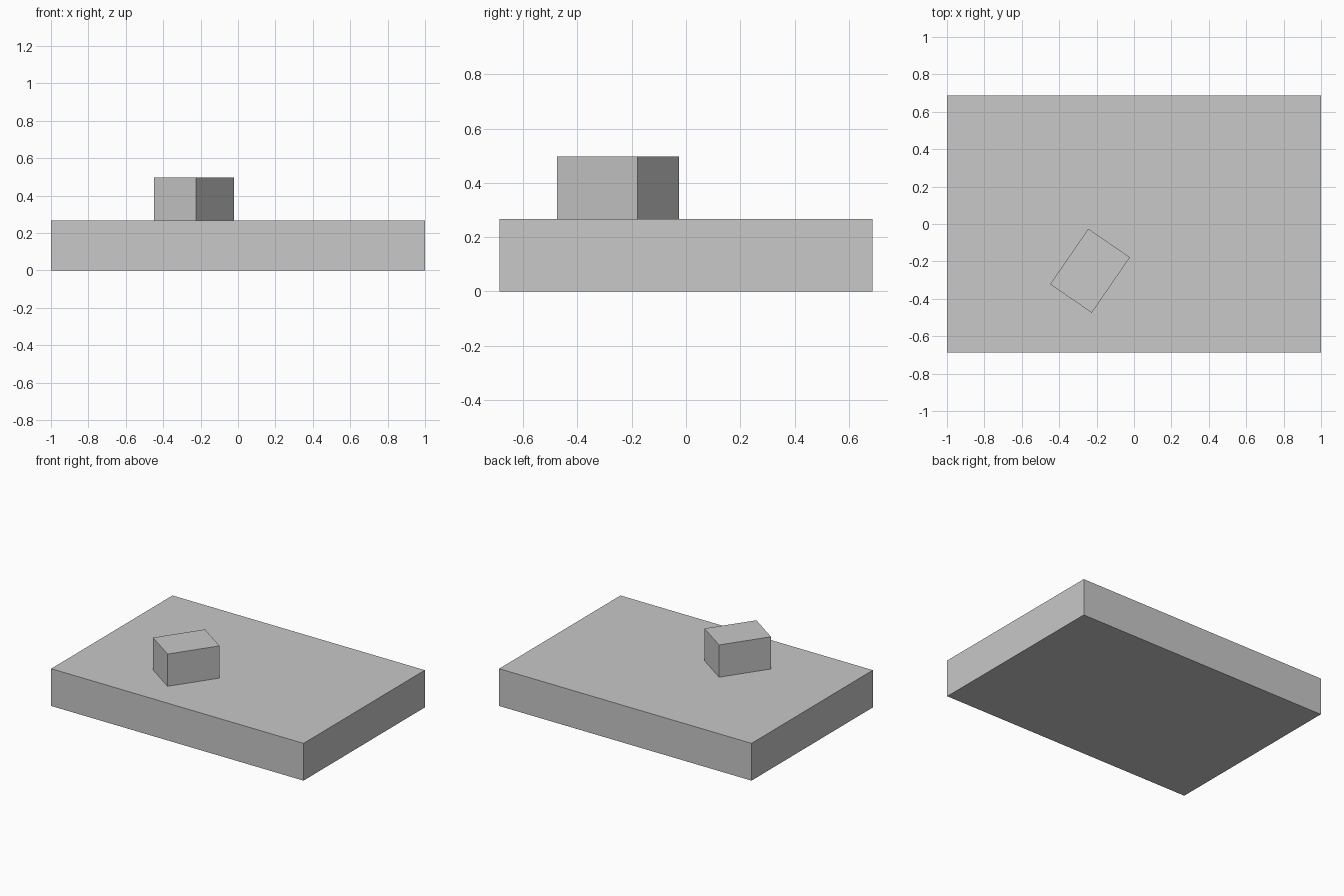
import bpy
from math import radians

cube = bpy.data.objects.get("Cube")
if cube:
    bpy.data.objects.remove(cube, do_unlink=True)

# Single flat grey
grey = bpy.data.materials.new("light_grey")
grey.use_nodes = True
colour = (0.58, 0.58, 0.58, 1)
grey.diffuse_color = colour
bsdf = next(n for n in grey.node_tree.nodes if n.type == 'BSDF_PRINCIPLED')
bsdf.inputs["Base Color"].default_value = colour


def box(name, size, centre, bottom, turn=0):
    """Box resting at height `bottom`, turned about the vertical axis."""
    location = (centre[0], centre[1], bottom + size[2] / 2)
    bpy.ops.mesh.primitive_cube_add(size=1, location=location)
    ob = bpy.context.object
    ob.name = ob.data.name = name
    ob.scale = size
    bpy.ops.object.transform_apply(location=False, rotation=False, scale=True)
    ob.rotation_euler.z = radians(turn)
    ob.data.materials.append(grey)
    return ob


# Wide slab with a small turned block standing on it
SLAB_HEIGHT = 0.267
box("base_slab", (2, 1.373, SLAB_HEIGHT), (0, 0), 0)
box("top_block", (0.27, 0.36, 0.231), (-0.235, -0.25), SLAB_HEIGHT, turn=-34.5)
